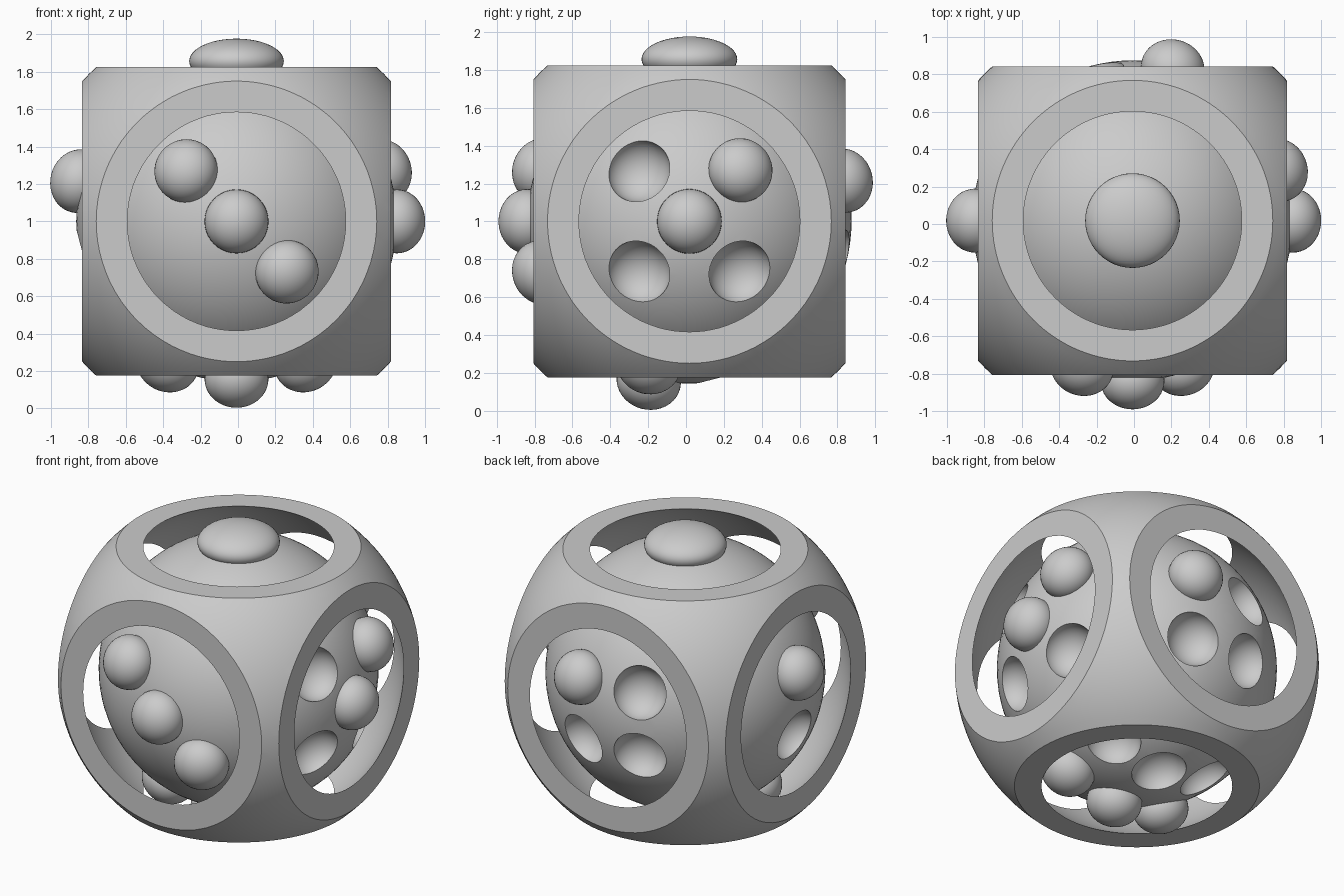
import bpy
from math import radians, sqrt
from mathutils import Vector

if "Cube" in bpy.data.objects:
    bpy.data.objects.remove(bpy.data.objects["Cube"], do_unlink=True)

CENTRE = Vector((-0.008, 0.018, 1.0))
HALF = 0.825          # half width of the cage
OUTER, INNER = 1.115, 1.011
BALL = 0.857
PIP = (0.171, 0.171, 0.152)

grey = bpy.data.materials.new("light grey")
grey.use_nodes = True
grey.diffuse_color = (0.6, 0.6, 0.6, 1)
grey.node_tree.nodes["Principled BSDF"].inputs["Base Color"].default_value = (0.6, 0.6, 0.6, 1)


def sphere(name, radius, segments, offset=Vector(), scale=(1, 1, 1), axis=None):
    bpy.ops.mesh.primitive_uv_sphere_add(
        segments=segments, ring_count=segments // 2, radius=radius, location=CENTRE + offset)
    ob = bpy.context.object
    ob.name = name
    ob.scale = scale
    if axis is not None:
        ob.rotation_euler = axis.to_track_quat('Z', 'Y').to_euler()
    return ob


def carve(ob, cutter, operation):
    cutter.hide_render = True
    mod = ob.modifiers.new("carve", 'BOOLEAN')
    mod.operation, mod.object, mod.solver = operation, cutter, 'EXACT'
    bpy.ops.object.select_all(action='DESELECT')
    ob.select_set(True)
    bpy.context.view_layer.objects.active = ob
    bpy.ops.object.modifier_apply(modifier=mod.name)
    bpy.data.objects.remove(cutter, do_unlink=True)


def finish(ob):
    ob.data.materials.clear()
    ob.data.materials.append(grey)
    bpy.ops.object.select_all(action='DESELECT')
    ob.select_set(True)
    bpy.context.view_layer.objects.active = ob
    bpy.ops.object.shade_smooth_by_angle(angle=radians(30))


# Cage: rounded cube shell, the hollow opens a round window in each face
cage = sphere("cage", OUTER, 128)
bpy.ops.mesh.primitive_cube_add(size=2 * HALF, location=CENTRE)
carve(cage, bpy.context.object, 'INTERSECT')
carve(cage, sphere("cage_hollow", INNER, 128), 'DIFFERENCE')
finish(cage)

# Inner ball
ball = sphere("inner_ball", BALL, 96)

# Pips per face: outward axis, two face axes, (u, v, raised) entries
X, Y, Z = Vector((1, 0, 0)), Vector((0, 1, 0)), Vector((0, 0, 1))
A, B, C = 0.27, 0.215, 0.37
faces = {
    "front": (-Y, X, Z, [(-A, A, 1), (0, 0, 1), (A, -A, 1)]),
    "right": (X, Y, Z, [(0, 0, 1), (A, A, 1), (-A, A, 0), (-A, -A, 0), (A, -A, 0)]),
    "left": (-X, Y, Z, [(0, B, 1), (0, -B, 0)]),
    "back": (Y, X, Z, [(B, B, 1), (-B, B, 0), (B, -B, 0), (-B, -B, 0)]),
    "bottom": (-Z, X, Y, [(x, y, y < 0) for x in (-C, 0, C) for y in (-B, B)]),
}
for face, (n, u, v, pips) in faces.items():
    for i, (a, b, raised) in enumerate(pips):
        # Off-centre pips sit slightly further out
        reach = 0.87 if raised and (a or b) else BALL
        pos = n * sqrt(reach ** 2 - a * a - b * b) + u * a + v * b
        pip = sphere(f"{face}_pip_{i + 1}", 1, 40, pos, PIP, pos.normalized())
        if raised:
            finish(pip)
        else:
            carve(ball, pip, 'DIFFERENCE')

# Wide flattened pip on top
finish(sphere("top_pip", 1, 48, Z * BALL, (0.253, 0.253, 0.12)))
finish(ball)
